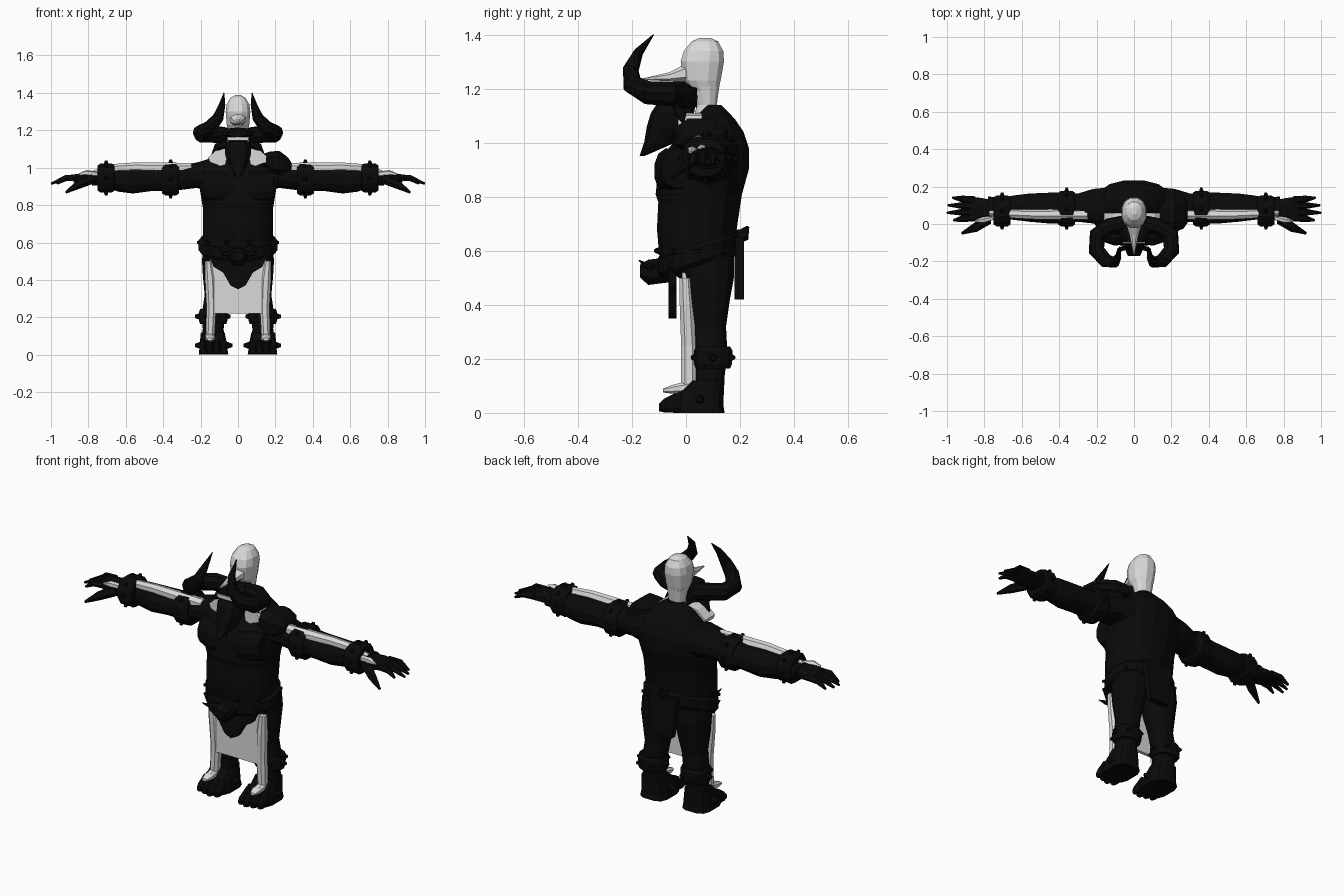
import bpy, bmesh, math
from mathutils import Vector, Matrix

default_cube = bpy.data.objects.get("Cube")
if default_cube:
    bpy.data.objects.remove(default_cube, do_unlink=True)


def make_material(name, value):
    material = bpy.data.materials.new(name)
    material.use_nodes = True
    colour = (value, value, value, 1)
    material.diffuse_color = colour
    material.node_tree.nodes["Principled BSDF"].inputs["Base Color"].default_value = colour
    return material


black = make_material("armour black", 0.003)
grey = make_material("pale grey", 0.7)


def finish(name, mesh_builder, material, mirrored=False):
    """Turn a bmesh into an object, optionally adding its mirror image."""
    bmesh.ops.recalc_face_normals(mesh_builder, faces=mesh_builder.faces)
    for side in ((1, -1) if mirrored else (1,)):
        copy = mesh_builder.copy()
        if side < 0:
            bmesh.ops.scale(copy, vec=(-1, 1, 1), verts=copy.verts)
            bmesh.ops.reverse_faces(copy, faces=copy.faces)
        prefix = {1: "left_", -1: "right_"}[side] if mirrored else ""
        mesh = bpy.data.meshes.new(prefix + name)
        copy.to_mesh(mesh)
        copy.free()
        mesh.materials.append(material)
        bpy.context.collection.objects.link(bpy.data.objects.new(prefix + name, mesh))
    mesh_builder.free()


def skin(bm, rings):
    loops = [[bm.verts.new(p) for p in ring] for ring in rings]
    count = len(loops[0])
    for low, high in zip(loops, loops[1:]):
        for i in range(count):
            j = (i + 1) % count
            bm.faces.new((low[i], low[j], high[j], high[i]))
    bm.faces.new(loops[0])
    bm.faces.new(loops[-1])


def loft(name, material, sections, axis="z", sides=12, mirrored=False, power=0.85):
    """Sections are position, then low and high limits of both cross axes."""
    rings = []
    for t, a0, a1, b0, b1 in sections:
        ring = []
        for i in range(sides):
            angle = math.tau * (i + 0.5) / sides
            c, s = math.cos(angle), math.sin(angle)
            a = (a0 + a1) / 2 + (a1 - a0) / 2 * math.copysign(abs(c) ** power, c)
            b = (b0 + b1) / 2 + (b1 - b0) / 2 * math.copysign(abs(s) ** power, s)
            ring.append((a, b, t) if axis == "z" else (t, a, b) if axis == "x" else (a, t, b))
        rings.append(ring)
    bm = bmesh.new()
    skin(bm, rings)
    finish(name, bm, material, mirrored)


def tube(name, material, path, radii, sides=7, mirrored=True):
    points = [Vector(p) for p in path]
    rings = []
    for k, p in enumerate(points):
        tangent = points[min(k + 1, len(points) - 1)] - points[max(k - 1, 0)]
        turn = tangent.to_track_quat("Z", "Y")
        rings.append([p + turn @ Vector((radii[k] * math.cos(math.tau * i / sides),
                      radii[k] * math.sin(math.tau * i / sides), 0)) for i in range(sides)])
    bm = bmesh.new()
    skin(bm, rings)
    finish(name, bm, material, mirrored)


def plate(name, material, outline, y, depth, mirrored=False):
    """Extrude an outline in the x-z plane."""
    bm = bmesh.new()
    skin(bm, [[(x, y + d, z) for x, z in outline] for d in (0, depth)])
    finish(name, bm, material, mirrored)


def studs(name, centre, axis, radius_a, radius_b, count, size):
    """A ring of pointed studs around a limb."""
    bm = bmesh.new()
    for i in range(count):
        angle = math.tau * i / count
        c, s = math.cos(angle), math.sin(angle)
        out = Vector((0, c, s)) if axis == "x" else Vector((c, s, 0))
        reach = Vector((0, c * radius_a, s * radius_b)) if axis == "x" else Vector((c * radius_a, s * radius_b, 0))
        place = Matrix.Translation(Vector(centre) + reach) @ out.to_track_quat("Z", "Y").to_matrix().to_4x4()
        bmesh.ops.create_cone(bm, cap_ends=True, segments=6, radius1=size, radius2=size * 0.4,
                              depth=size * 1.6, matrix=place)
    finish(name, bm, black, True)


# Torso, with the broad hunched back
loft("torso", black, [
    (0.50, -.17, .17, -.03, .16), (0.57, -.19, .19, -.10, .18), (0.68, -.19, .19, -.11, .19),
    (0.78, -.19, .19, -.105, .205), (0.81, -.195, .195, -.115, .21), (0.9, -.21, .21, -.105, .235),
    (0.98, -.215, .215, -.065, .235), (1.04, -.17, .17, -.02, .215),
    (1.09, -.12, .12, .03, .18), (1.14, -.05, .05, .07, .13)], sides=16)
loft("chest_muscle", black, [(.01, -.10, .0, .82, .96), (.1, -.118, .0, .81, .98),
                             (.19, -.09, .05, .83, .98)], axis="x", mirrored=True)

# Slim pale figure showing through: collar, neck, head and pointed visor
plate("collar", grey, [(.07, 1.0), (.15, 1.03), (.16, 1.055), (.11, 1.10), (.05, 1.11)], -.03, .09, True)
loft("neck", grey, [(1.04, -.06, .06, .01, .12), (1.14, -.045, .045, .04, .115),
                    (1.21, -.055, .055, .02, .125)])
loft("pale_head", grey, [
    (1.19, -.05, .05, .02, .12), (1.23, -.062, .062, -.01, .13), (1.30, -.068, .068, -.022, .143),
    (1.34, -.062, .062, -.01, .14), (1.375, -.04, .04, .02, .12), (1.388, -.015, .015, .05, .09)])
loft("visor", grey, [(-.16, -.004, .004, 1.232, 1.238), (-.06, -.025, .025, 1.226, 1.262),
                     (.0, -.045, .045, 1.222, 1.295)], axis="y", sides=8)

# Horned mask hanging before the neck
loft("mask_muzzle", black, [
    (0.95, -.012, .012, -.172, -.155), (1.0, -.045, .045, -.155, -.04), (1.06, -.07, .07, -.145, .01),
    (1.11, -.075, .075, -.13, .03), (1.14, -.06, .06, -.11, .035)], sides=10)
loft("mask_brow", black, [(-.10, -.05, .05, 1.165, 1.2), (-.04, -.09, .09, 1.15, 1.215),
                          (.04, -.07, .07, 1.13, 1.21)], axis="y", sides=10)
plate("mask_teeth", grey, [(-.055, 1.145), (.055, 1.145), (.06, 1.165), (-.06, 1.165)], -.105, .008)
tube("horn", black, [(.06, .0, 1.17), (.13, -.015, 1.18), (.195, -.06, 1.18), (.2, -.14, 1.185),
                     (.15, -.198, 1.215), (.105, -.205, 1.27), (.085, -.175, 1.335), (.075, -.12, 1.4)],
     [.045, .047, .046, .044, .038, .03, .018, .002], sides=9)
tube("mask_ear", black, [(.06, -.03, 1.13), (.11, -.02, 1.11), (.14, -.01, 1.07)], [.02, .022, .003])

# Arms, forearm bulge and studded bands
loft("arm", black, [
    (.12, -.02, .2, .86, 1.06), (.22, .0, .19, .89, 1.03), (.3, .01, .165, .88, 1.015),
    (.36, .0, .17, .87, 1.01), (.45, .0, .17, .875, 1.0), (.56, .01, .165, .86, 1.0),
    (.64, .02, .155, .87, 1.0), (.72, .03, .14, .90, .985), (.78, .01, .15, .905, .98)],
    axis="x", mirrored=True)
tube("arm_strip", grey, [(.25, .05, .995), (.4, .05, .998), (.55, .05, 1.002), (.68, .055, .995),
                         (.77, .06, .97)], [.03, .03, .027, .024, .015])
for label, x, high, low, back in (("upper_band", .36, 1.03, .85, .18), ("wrist_band", .705, 1.025, .865, .155)):
    loft(label, black, [(x - .045, -.005, back - .01, low + .01, high - .01), (x - .03, -.015, back, low, high),
                        (x + .03, -.015, back, low, high), (x + .045, -.005, back - .01, low + .01, high - .01)],
         axis="x", mirrored=True)
    studs(label + "_studs", (x, (back - .015) / 2, (high + low) / 2), "x",
          (back + .015) / 2, (high - low) / 2, 8, .018)

# Hands with spread fingers
loft("palm", black, [(.75, .03, .13, .91, .98), (.82, .0, .145, .915, .975), (.88, .02, .145, .92, .965)],
     axis="x", sides=8, mirrored=True)
for i, (tip_x, tip_y) in enumerate([(.965, .02), (1.0, .06), (.995, .1), (.97, .14)]):
    root_y = .035 + i * .031
    tube("finger_" + str(i + 1), black,
         [(.85, root_y, .948), (.92, (root_y + tip_y) / 2, .945), (tip_x, tip_y, .915)],
         [.02, .018, .006], sides=6)
tube("thumb", black, [(.78, .025, .94), (.85, -.02, .91), (.92, -.05, .868)], [.028, .024, .007], sides=6)
tube("pale_knuckle", grey, [(.75, .035, .965), (.81, .02, .972), (.85, .015, .965)], [.015, .016, .005], sides=5)

# Single shoulder guard on the left side
loft("left_shoulder_guard", black, [
    (.12, -.02, .08, 1.02, 1.07), (.17, -.045, .14, .97, 1.09), (.22, -.05, .16, .95, 1.095),
    (.265, -.03, .15, .97, 1.06), (.285, .0, .12, .99, 1.03)], axis="x", sides=8)

# Belt sloping up to the back, with a beast-skull buckle
bm = bmesh.new()
skin(bm, [[(.205 * math.cos(a) * w, .045 + .15 * math.sin(a) * w, .585 + h + .045 * math.sin(a))
           for a in [math.tau * i / 20 for i in range(20)]]
          for h, w in ((-.04, .96), (-.025, 1.03), (.025, 1.03), (.04, .96))])
finish("belt", bm, black)
studs("belt_studs", (0, .045, .6), "z", .205, .155, 10, .018)
loft("buckle_skull", black, [(-.17, -.035, .035, .5, .55), (-.14, -.05, .05, .47, .57),
                             (-.06, -.06, .06, .48, .58)], axis="y", sides=8)
tube("buckle_horn", black, [(.03, -.12, .54), (.08, -.14, .54), (.1, -.175, .565)], [.016, .013, .002], sides=5)
tube("back_spike", black, [(.0, .18, .65), (.0, .215, .66), (.0, .23, .69)], [.03, .025, .005], mirrored=False)

# Loincloth in front, flap behind and pale tunic panel between
plate("front_loincloth", black, [(-.17, .56), (-.13, .47), (-.08, .44), (-.04, .37), (0, .35),
                                 (.04, .37), (.08, .44), (.13, .47), (.17, .56)], -.065, .03)
plate("back_flap", black, [(-.06, .42), (.06, .42), (.09, .65), (-.09, .65)], .18, .035)
plate("tunic_panel", grey, [(-.13, .22), (.13, .22), (.15, .52), (-.15, .52)], -.015, .02)

# Legs with the pale shin strips in front
loft("leg", black, [
    (.04, .07, .2, .03, .14), (.14, .075, .19, .03, .145), (.22, .065, .195, .03, .155),
    (.32, .05, .18, .02, .15), (.42, .025, .19, .0, .165), (.50, .01, .195, -.01, .18),
    (.58, .0, .19, -.03, .18)], mirrored=True)
loft("shin_strip", grey, [(.07, .125, .175, -.02, .04), (.25, .115, .17, -.02, .04),
                          (.4, .12, .178, -.025, .03), (.5, .14, .178, -.025, .02)], sides=8, mirrored=True)
loft("ankle_band", black, [(.165, .06, .205, .035, .165), (.18, .055, .21, .025, .172),
                           (.23, .055, .21, .025, .175), (.245, .06, .205, .035, .165)], mirrored=True)
studs("ankle_studs", (.135, .1, .205), "z", .08, .075, 6, .02)

# Heavy boots, toes and the pale foot tops
loft("boot", black, [(.0, .05, .212, -.05, .145), (.03, .055, .208, -.055, .14),
                     (.07, .06, .205, -.03, .14), (.12, .07, .2, .02, .14)], mirrored=True, power=.6)
for i in range(4):
    x = .077 + .037 * i
    front = -.10 + .01 * abs(i - 1)
    loft("toe_" + str(i + 1), black, [(front, x - .014, x + .014, .005, .035), (front + .02, x - .02, x + .02, .0, .055),
                                      (-.02, x - .02, x + .02, .0, .085)], axis="y", sides=8, mirrored=True)
loft("pale_foot", grey, [(-.085, .135, .165, .075, .09), (-.05, .122, .175, .07, .105),
                         (.03, .125, .175, .07, .125)], axis="y", sides=8, mirrored=True)
studs("boot_studs", (.13, .05, .05), "z", .082, .09, 2, .022)
